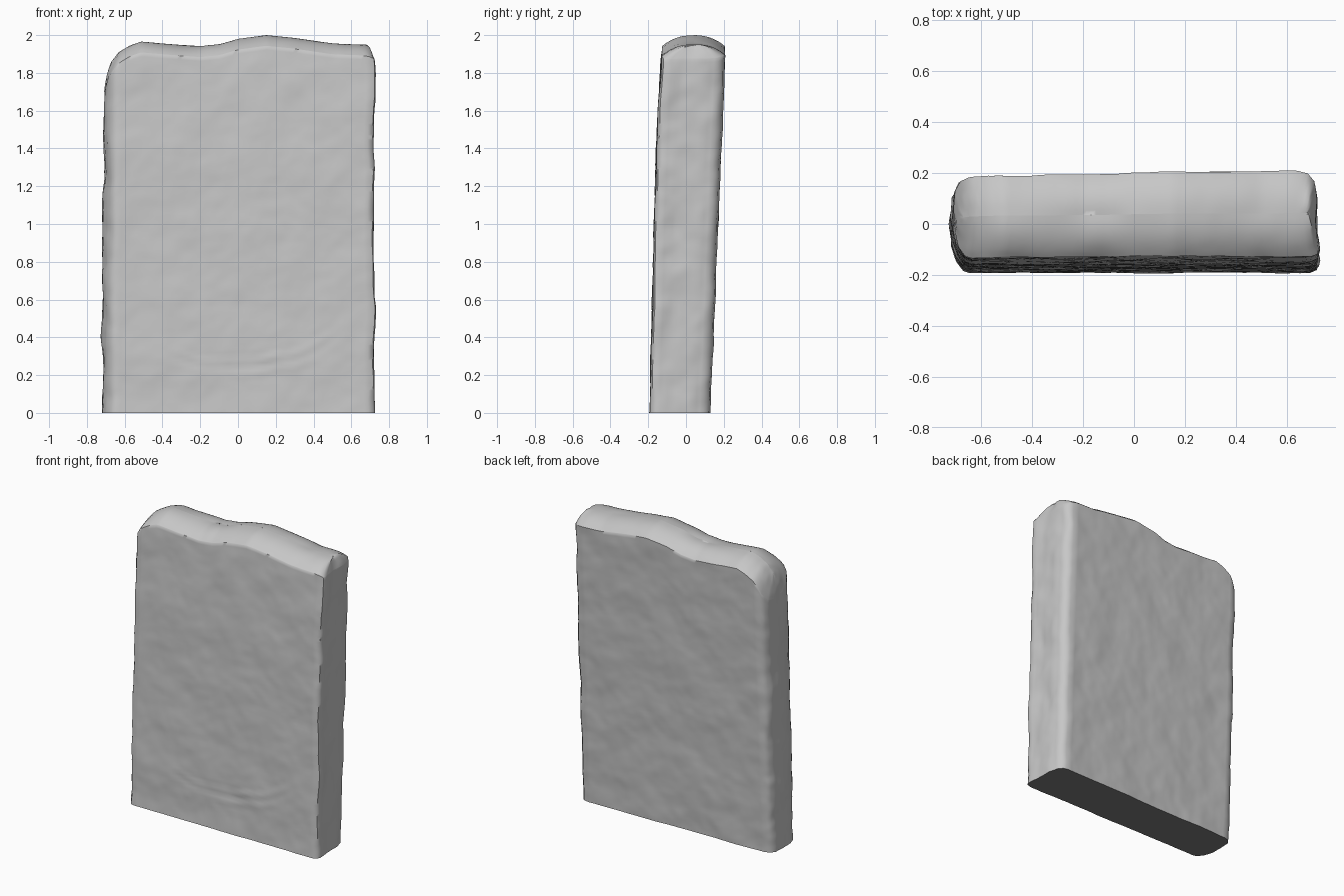
import bpy, bmesh, math
from mathutils import Vector, noise

if "Cube" in bpy.data.objects:
    bpy.data.objects.remove(bpy.data.objects["Cube"])

# Uneven top edge (x, z) and plan outline (x, depth 0 = front .. 1 = back)
TOP = [(-0.74, 1.72), (-0.71, 1.79), (-0.68, 1.86), (-0.64, 1.91), (-0.58, 1.945),
       (-0.52, 1.965), (-0.4, 1.955), (-0.2, 1.94), (-0.1, 1.95), (0.0, 1.98), (0.15, 2.0),
       (0.3, 1.985), (0.5, 1.955), (0.64, 1.95), (0.69, 1.945), (0.74, 1.92)]
PLAN = [(-0.645, 0.0), (0.69, 0.0), (0.715, 0.03), (0.722, 0.1), (0.712, 0.35), (0.715, 0.7),
        (0.705, 0.88), (0.68, 0.97), (0.64, 1.0), (-0.66, 1.0), (-0.695, 0.96),
        (-0.715, 0.85), (-0.722, 0.6), (-0.715, 0.35), (-0.695, 0.15), (-0.67, 0.03)]


def lerp_table(table, x):
    x = min(max(x, table[0][0]), table[-1][0])
    for (a, za), (b, zb) in zip(table, table[1:]):
        if x <= b:
            return za + (zb - za) * (x - a) / (b - a)


def resample(points, step):
    out = []
    for i, p in enumerate(points):
        q = points[(i + 1) % len(points)]
        n = max(1, round(math.hypot(q[0] - p[0], (q[1] - p[1]) * 0.31) / step))
        for k in range(n):
            t = k / n
            out.append((p[0] + (q[0] - p[0]) * t, p[1] + (q[1] - p[1]) * t))
    return out


def fbm(p, octaves=3):
    return sum(noise.noise(p * 2 ** i + Vector((7.3 * i, 1, 2))) / 2 ** i for i in range(octaves))


def place(x, d, z):
    """Lean the slab back and weather its surface."""
    front = -0.192 + 0.025 * z + 0.03 * max(0, z - 1.4)
    back = 0.117 + 0.043 * z + 0.012 * x / 0.7
    y = front + (back - front) * d
    x *= 1 - 0.007 * z * (x < 0)
    p = Vector((x, y, z))
    side = min(1, max(0, (abs(x) - 0.6) / 0.08))
    x += side * 0.012 * fbm(Vector((x * 2, y * 5, z * 4)))
    y += (0.5 - d) * 2 * 0.006 * fbm(p * 4.5, 4)
    # worn, broken curved ridges low on the front
    if d < 0.1:
        r = math.hypot(x * 0.7, z - 0.75) + 0.02 * noise.noise(p * 5)
        fade = math.exp(-((r - 0.5) / 0.06) ** 2) * (z < 0.75) * max(0, 1 - abs(x - 0.1) / 0.5)
        y -= 0.005 * fade * math.sin(r * 95) * (0.6 + noise.noise(p * 7))
    return x, y, z


outline = resample(PLAN, 0.02)
rows, caps, drop = 95, 14, 0.058
bm = bmesh.new()
rings = []
# side walls
for r in range(rows + 1):
    f = r / rows
    rings.append([bm.verts.new(place(x, d, f * (lerp_table(TOP, x) - drop))) for x, d in outline])
# domed top, narrowing to a ridge line
for c in range(1, caps + 1):
    s = 1 - (c / caps) ** 1.6
    ring = []
    for x, d in outline:
        xi = x * (1 - 0.055 * (1 - s))
        z = lerp_table(TOP, xi) - drop * s ** 2.4
        z += 0.04 * (1 - s) * s * fbm(Vector((xi * 3, d * 3, 0)))
        ring.append(bm.verts.new(place(xi, 0.5 + (d - 0.5) * s, z)))
    rings.append(ring)
n = len(outline)
for lo, hi in zip(rings, rings[1:]):
    for i in range(n):
        j = (i + 1) % n
        bm.faces.new((lo[i], lo[j], hi[j], hi[i]))
base = bm.faces.new(list(reversed(rings[0])))
base.material_index = 1

# zip the front and back halves of the ridge line together
last = rings[-1]
right = max(range(n), key=lambda i: last[i].co.x)
left = min(range(n), key=lambda i: last[i].co.x)
fwd = [last[(left + k) % n] for k in range((right - left) % n + 1)]
bwd = [last[(left - k) % n] for k in range((left - right) % n + 1)]
i = j = 0
while i < len(fwd) - 1 or j < len(bwd) - 1:
    if j == len(bwd) - 1 or (i < len(fwd) - 1 and fwd[i + 1].co.x <= bwd[j + 1].co.x):
        tri, i = (fwd[i], fwd[i + 1], bwd[j]), i + 1
    else:
        tri, j = (fwd[i], bwd[j + 1], bwd[j]), j + 1
    if len(set(tri)) == 3:
        bm.faces.new(tri)
bmesh.ops.remove_doubles(bm, verts=last, dist=0.003)
bmesh.ops.recalc_face_normals(bm, faces=bm.faces)

mesh = bpy.data.meshes.new("stone_slab")
bm.to_mesh(mesh)
bm.free()
slab = bpy.data.objects.new("stone_slab", mesh)
bpy.context.collection.objects.link(slab)

# pale weathered stone with a dark underside
for name, g in (("stone grey", 0.57), ("dark underside", 0.2)):
    mat = bpy.data.materials.new(name)
    mat.diffuse_color = (g, g, g, 1)
    mat.use_nodes = True
    mat.node_tree.nodes["Principled BSDF"].inputs["Base Color"].default_value = mat.diffuse_color
    mesh.materials.append(mat)

bpy.context.view_layer.objects.active = slab
slab.select_set(True)
bpy.ops.object.shade_smooth_by_angle(angle=math.radians(50))
